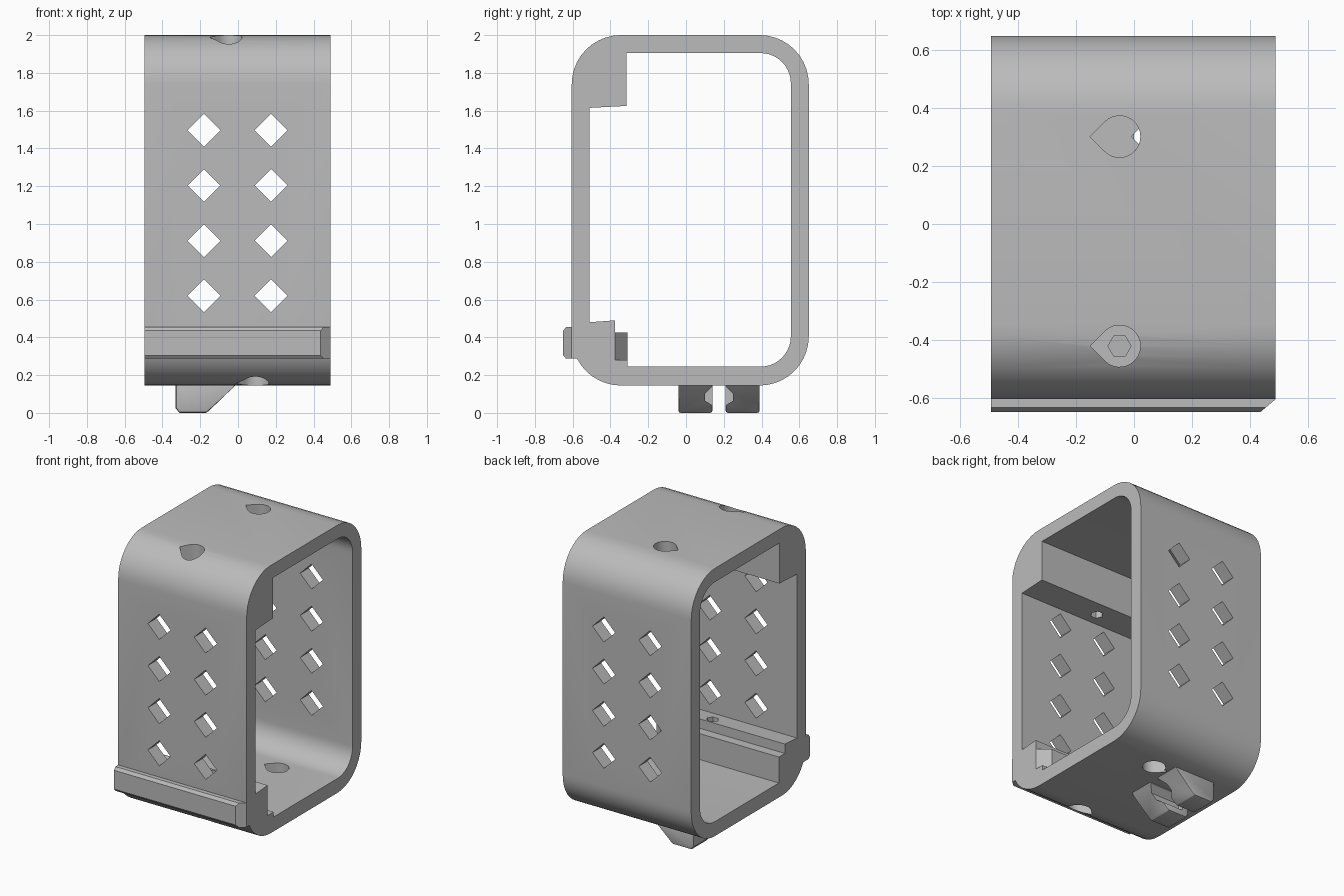
import bpy, bmesh, math
from mathutils import Vector

cube = bpy.data.objects.get("Cube")
if cube:
    bpy.data.objects.remove(cube, do_unlink=True)

grey = bpy.data.materials.new("grey plastic")
grey.use_nodes = True
COLOUR = (0.5, 0.5, 0.5, 1)
grey.diffuse_color = COLOUR
grey.node_tree.nodes["Principled BSDF"].inputs["Base Color"].default_value = COLOUR

# Which world axes a 2D profile uses, by extrusion axis
AXES = {"x": (1, 2, 0), "y": (0, 2, 1), "z": (0, 1, 2)}


def prism(name, profile, axis, start, end, end_bevel=0):
    """Extrude a 2D profile along an axis, with optionally bevelled rims."""
    a, b, c = AXES[axis]
    bm = bmesh.new()
    rings = []
    for depth in (start, end):
        ring = []
        for p in profile:
            co = Vector((0, 0, 0))
            co[a], co[b], co[c] = p[0], p[1], depth
            ring.append(bm.verts.new(co))
        rings.append(ring)
    n = len(profile)
    caps = [bm.faces.new(r) for r in rings]
    for i in range(n):
        j = (i + 1) % n
        bm.faces.new((rings[0][i], rings[0][j], rings[1][j], rings[1][i]))
    if end_bevel:
        rims = [e for f in caps for e in f.edges]
        bmesh.ops.bevel(bm, geom=rims, offset=end_bevel, segments=2,
                        profile=0.5, affect="EDGES")
    bmesh.ops.recalc_face_normals(bm, faces=bm.faces)
    mesh = bpy.data.meshes.new(name)
    bm.to_mesh(mesh)
    bm.free()
    mesh.materials.append(grey)
    obj = bpy.data.objects.new(name, mesh)
    bpy.context.collection.objects.link(obj)
    return obj


def arc(cx, cy, r, start, end, steps=10):
    return [(cx + r * math.cos(math.radians(start + (end - start) * i / steps)),
             cy + r * math.sin(math.radians(start + (end - start) * i / steps)))
            for i in range(steps + 1)]


def teardrop(cx, cy, r=0.072):
    """Round hole with a point towards -x."""
    return arc(cx, cy, r, -135, 135, 20) + [(cx - r * math.sqrt(2), cy)]


def cut(target, cutter):
    cutter.hide_render = True
    mod = target.modifiers.new("cut", "BOOLEAN")
    mod.operation, mod.solver, mod.object = "DIFFERENCE", "EXACT", cutter
    bpy.context.view_layer.objects.active = target
    bpy.ops.object.modifier_apply(modifier=mod.name)
    bpy.data.objects.remove(cutter, do_unlink=True)


def smooth(obj):
    bpy.ops.object.select_all(action="DESELECT")
    obj.select_set(True)
    bpy.context.view_layer.objects.active = obj
    bpy.ops.object.shade_smooth_by_angle(angle=math.radians(30))


X0, X1 = -0.495, 0.49

# Rounded sleeve
R = 0.26
outer = (arc(0.65 - R, 0.145 + R, R, -90, 0) + arc(0.65 - R, 2 - R, R, 0, 90)
         + arc(-0.605 + R, 2 - R, R, 90, 180)
         + arc(-0.605 + R, 0.145 + R, R, 180, 270))
shell = prism("shell", outer, "x", X0, X1, 0.016)

# Opening, leaving a top beam and a stepped ledge behind the front wall
r = 0.16
opening = ([(-0.31, 0.245)] + arc(0.555 - r, 0.245 + r, r, -90, 0)
           + arc(0.555 - r, 1.905 - r, r, 0, 90)
           + [(-0.315, 1.905), (-0.315, 1.625), (-0.51, 1.615), (-0.51, 0.48),
              (-0.375, 0.49), (-0.375, 0.425), (-0.31, 0.425)])
cut(shell, prism("opening_cutter", opening, "x", -1, 1))

# Chamfered end of the ledge step
cut(shell, prism("ledge_cutter", [(0.52, -0.4), (0.52, -0.3), (0.4, -0.3)],
                 "z", 0.28, 0.43))

# Diamond vents through the front and back walls
d = 0.087
for x in (-0.18, 0.175):
    for z in (0.62, 0.912, 1.204, 1.496):
        diamond = [(x - d, z), (x, z - d), (x + d, z), (x, z + d)]
        cut(shell, prism("vent_cutter", diamond, "y", -1, 1))

# Teardrop holes at the back, counterbores with pilot holes at the front
for x, low, high, bore_low, bore_high in ((-0.05, 1.5, 2.1, 1.83, 2.1),
                                          (0.092, 0.05, 0.6, 0.05, 0.3)):
    cut(shell, prism("hole_cutter", teardrop(x, 0.302), "z", low, high))
    cut(shell, prism("pilot_cutter", arc(x, -0.422, 0.04, 0, 300, 5),
                     "z", low, high))
    cut(shell, prism("bore_cutter", teardrop(x, -0.422), "z",
                     bore_low, bore_high))
smooth(shell)

# Front rail with one chamfered end
rail = prism("front_rail", [(-0.54, 0.455), (-0.635, 0.455), (-0.65, 0.435),
                            (-0.65, 0.305), (-0.635, 0.287), (-0.54, 0.287)],
             "x", X0, X1)
cut(rail, prism("rail_cutter", [(0.425, -0.66), (0.5, -0.66), (0.5, -0.597)],
                "z", 0.2, 0.5))
smooth(rail)

# Pair of clip prongs under the floor, facing each other
side = [(-0.33, 0.16), (-0.33, 0.025), (-0.31, 0), (-0.17, 0),
        (-0.155, 0.01), (-0.03, 0.13), (0, 0.16)]
MID = 0.175
for name, s in (("front_prong", -1), ("back_prong", 1)):
    prong = prism(name, side, "y", MID + s * 0.035, MID + s * 0.215, 0.012)
    # Scooped inner face that leaves a lip at the bottom
    scoop = [(MID, 0.04), (MID + s * 0.035, 0.04), (MID + s * 0.075, 0.065),
             (MID + s * 0.075, 0.1), (MID + s * 0.035, 0.14), (MID, 0.14)]
    cut(prong, prism("scoop_cutter", scoop, "x", -0.28, 0.1))
    smooth(prong)
